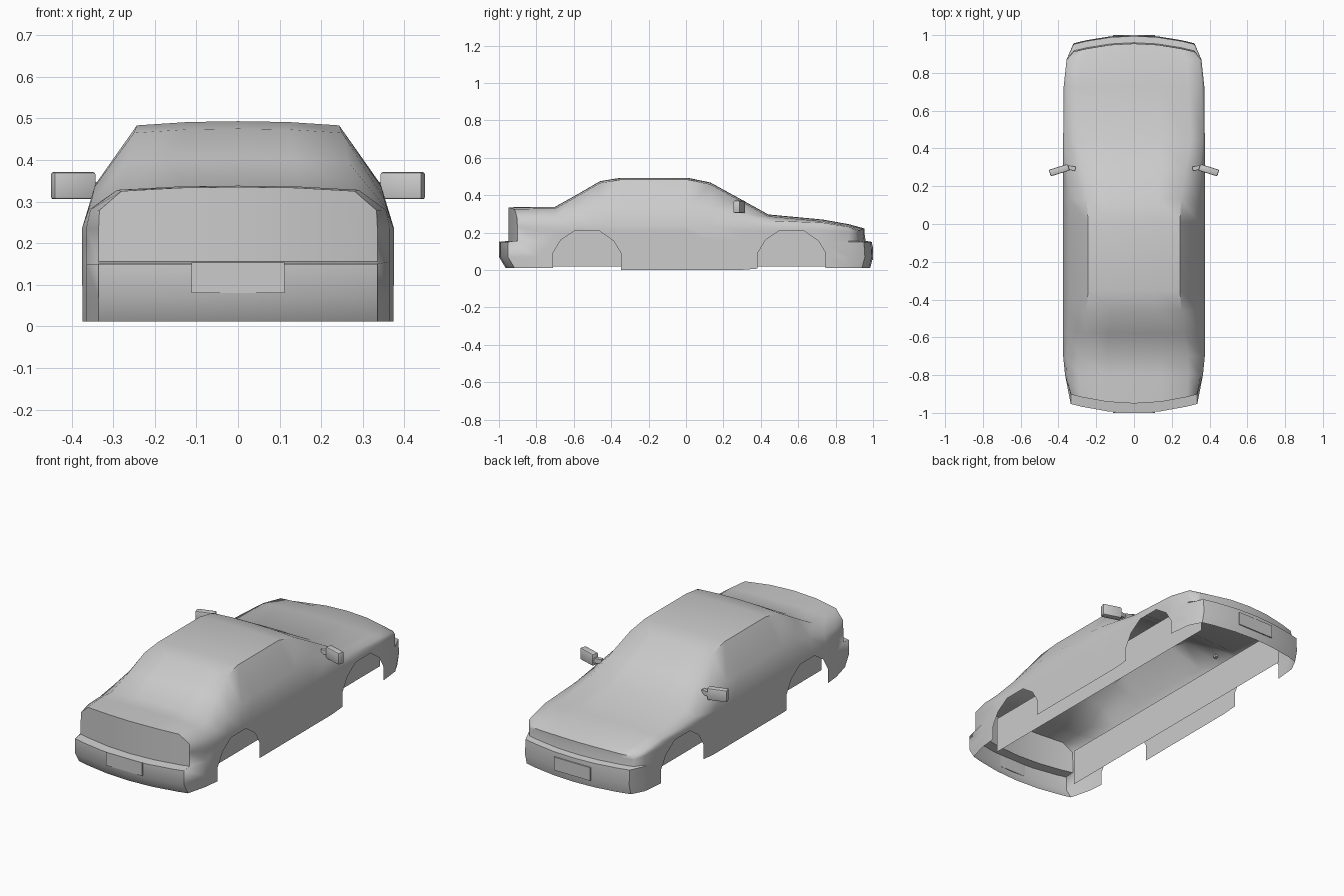
import bpy, bmesh, math
from mathutils import Vector

cube = bpy.data.objects.get("Cube")
if cube:
    bpy.data.objects.remove(cube)

grey = bpy.data.materials.new("light_grey")
grey.use_nodes = True
colour = (0.6, 0.6, 0.6, 1)
grey.diffuse_color = colour
grey.node_tree.nodes["Principled BSDF"].inputs["Base Color"].default_value = colour


def finish(bm, name, angle=40):
    mesh = bpy.data.meshes.new(name)
    bm.to_mesh(mesh)
    bm.free()
    obj = bpy.data.objects.new(name, mesh)
    bpy.context.collection.objects.link(obj)
    mesh.materials.append(grey)
    bpy.ops.object.select_all(action='DESELECT')
    obj.select_set(True)
    bpy.context.view_layer.objects.active = obj
    bpy.ops.object.shade_smooth_by_angle(angle=math.radians(angle))
    return obj


def skin(bm, rows):
    """Join neighbouring rows of points with quads."""
    grid = [[bm.verts.new(p) for p in row] for row in rows]
    for a, b in zip(grid, grid[1:]):
        for i in range(len(a) - 1):
            bm.faces.new((a[i], a[i + 1], b[i + 1], b[i]))


def both_sides(half):
    return half + [(-x, y, z) for x, y, z in reversed(half[:-1])]


# Stations along the body: y, half width, roof edge half width, top height
STATIONS = [
    (-.95, .335, .28, .335), (-.80, .365, .29, .338), (-.70, .375, .285, .338),
    (-.58, .375, .265, .405), (-.46, .375, .25, .475), (-.35, .375, .243, .493),
    (.01, .375, .243, .493), (.13, .375, .25, .468), (.29, .375, .275, .38),
    (.44, .375, .30, .297), (.73, .372, .29, .27), (.87, .357, .28, .245),
    (.955, .32, .25, .222)]
REAR_BUMPER = (.015, .05, .05, 0, 0)
FRONT_BUMPER = (.03, .045, .04, .005, 0)


def section(station):
    """Half section: side levels from the bottom up, then points over the top."""
    y, w, edge, top = station
    belt = min(.235, top - .03)
    bottom = .0 if -.4 < y < .4 else .012
    levels = (bottom, .07, .15, .156, belt)
    rim = top - .01
    shoulder = (w + (edge - w) * .4 + .02, belt + (rim - belt) * .4 + .008)
    over = [(w, belt), shoulder, (edge, rim), (edge / 2, top - .002), (0, top)]
    end = y in (STATIONS[0][0], STATIONS[-1][0])
    push = (REAR_BUMPER if y < 0 else FRONT_BUMPER) if end else (0,) * 5
    sign = -1 if y < 0 else 1
    bow = .06 if end else 0

    def place(x, z, out=0):
        return (x, y + sign * (out - bow * (x / .375) ** 2), z)

    side = [place(w, z, o) for z, o in zip(levels, push)]
    deck = [place(x, z) for x, z in over]
    cap = [both_sides([place(x, z, o) for x, _ in over]) for z, o in zip(levels, push)]
    return both_sides(side + deck[1:]), cap + [both_sides(deck)]


# Body shell: lofted skin plus bowed end caps
body = bmesh.new()
skin(body, [section(s)[0] for s in STATIONS])
for s in (STATIONS[0], STATIONS[-1]):
    skin(body, section(s)[1])
bmesh.ops.remove_doubles(body, verts=body.verts, dist=.0005)
bmesh.ops.recalc_face_normals(body, faces=body.faces)

# Wheel arches: cut the sides along a faceted arch and remove what is inside
HALF_ARCH = [(.182, -.05), (.182, .09), (.14, .16), (.065, .21)]
ARCH = HALF_ARCH + [(-a, z) for a, z in reversed(HALF_ARCH)]
for centre in (-.53, .565):
    planes = []
    for (a, z), (b, t) in zip(ARCH, ARCH[1:]):
        planes.append((Vector((0, centre + a, z)), Vector((0, t - z, a - b))))
    for co, normal in planes:
        faces = [f for f in body.faces
                 if abs(f.calc_center_median().x) > .3
                 and min(v.co.z for v in f.verts) < .215
                 and min(v.co.y for v in f.verts) < centre + .19
                 and max(v.co.y for v in f.verts) > centre - .19]
        geom = set(faces)
        for f in faces:
            geom.update(f.edges)
            geom.update(f.verts)
        bmesh.ops.bisect_plane(body, geom=list(geom), plane_co=co, plane_no=normal, dist=.0002)
    inside = [f for f in body.faces if abs(f.calc_center_median().x) > .3
              and all((f.calc_center_median() - co).dot(n) < 0 for co, n in planes)]
    bmesh.ops.delete(body, geom=inside, context='FACES')
finish(body, "body_shell", 50)


def box(name, centre, size, turn=0, bevel=0):
    bm = bmesh.new()
    bmesh.ops.create_cube(bm, size=1)
    bmesh.ops.scale(bm, vec=size, verts=bm.verts)
    if bevel:
        bmesh.ops.bevel(bm, geom=bm.edges[:], offset=bevel, segments=2,
                        profile=.5, affect='EDGES')
    obj = finish(bm, name)
    obj.location = centre
    obj.rotation_euler.z = turn
    return obj


# Number plates
box("rear_plate", (0, -.998, .117), (.224, .006, .073))
box("front_plate", (0, .998, .09), (.224, .006, .073))

for side, label in ((1, "left"), (-1, "right")):
    # Door mirrors
    box(label + "_mirror", (side * .396, .285, .338), (.105, .036, .065), side * -.3, .006)
    box(label + "_mirror_arm", (side * .335, .297, .335), (.05, .022, .025), side * .2)
    # Inner wheel well wall
    wall = bmesh.new()
    x = side * .265
    skin(wall, [[(x, y, z) for y in (-.81, .87)] for z in (.018, .22)])
    finish(wall, label + "_inner_wall")
